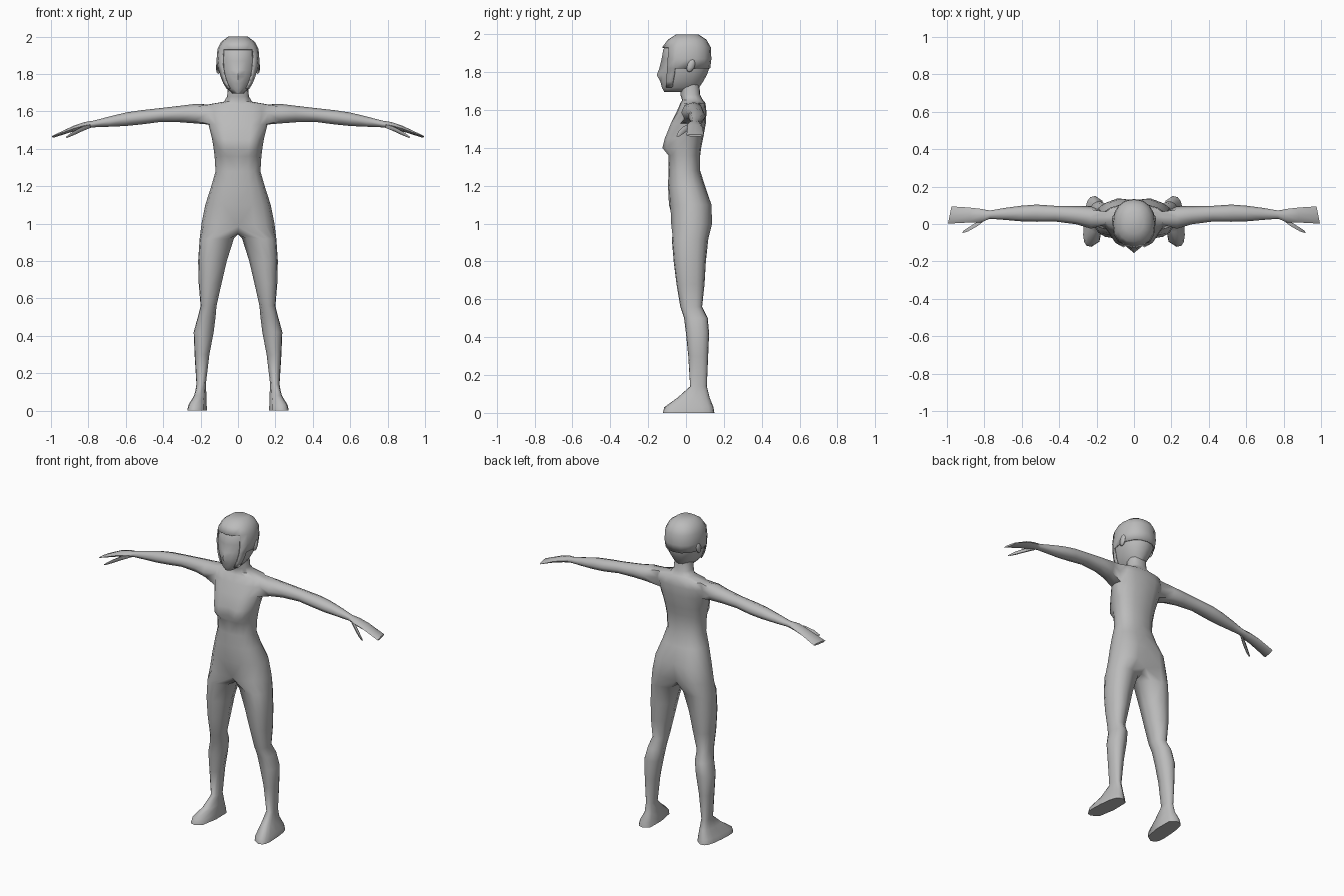
import bpy, bmesh, math

if "Cube" in bpy.data.objects:
    bpy.data.objects.remove(bpy.data.objects["Cube"])

grey = bpy.data.materials.new("plain_grey")
grey.diffuse_color = (0.5, 0.5, 0.5, 1)
grey.use_nodes = True
grey.node_tree.nodes["Principled BSDF"].inputs["Base Color"].default_value = grey.diffuse_color


def curve(a, hw, yf, yb, z, p=0.85, x0=0.0):
    """Point on a rounded outline; a = -90 is front, 0 is outer side, 90 is back."""
    c, s = math.cos(math.radians(a)), math.sin(math.radians(a))
    sx = math.copysign(abs(c) ** p, c) if abs(c) > 1e-6 else 0.0
    sy = math.copysign(abs(s) ** p, s) if abs(s) > 1e-6 else 0.0
    return [x0 + hw * sx, (yf + yb) / 2 + (yb - yf) / 2 * sy, z]


def strip(bm, a, b, closed):
    n = len(a)
    for i in range(n if closed else n - 1):
        k = (i + 1) % n
        bm.faces.new((a[i], a[k], b[k], b[i]))


def ring(bm, pts):
    return [bm.verts.new(p) for p in pts]


def finish(bm, name, angle=60):
    """Mirror the half mesh across x, weld the middle and make the object."""
    ret = bmesh.ops.duplicate(bm, geom=bm.verts[:] + bm.edges[:] + bm.faces[:])
    for g in ret["geom"]:
        if isinstance(g, bmesh.types.BMVert):
            g.co.x *= -1
    bmesh.ops.remove_doubles(bm, verts=bm.verts[:], dist=0.0005)
    bmesh.ops.recalc_face_normals(bm, faces=bm.faces[:])
    me = bpy.data.meshes.new(name)
    bm.to_mesh(me)
    bm.free()
    me.materials.append(grey)
    ob = bpy.data.objects.new(name, me)
    bpy.context.collection.objects.link(ob)
    bpy.ops.object.select_all(action='DESELECT')
    ob.select_set(True)
    bpy.context.view_layer.objects.active = ob
    bpy.ops.object.shade_smooth_by_angle(angle=math.radians(angle))
    return ob


HALF = [-90 + 22.5 * j for j in range(9)]

# Body: torso rows (z, half width, front y, back y)
TORSO = [(1.00, .195, -.085, .145), (1.10, .175, -.09, .142), (1.20, .143, -.095, .10),
         (1.28, .12, -.092, .075), (1.36, .125, -.09, .075), (1.40, .13, -.088, .08),
         (1.45, .138, -.088, .09), (1.53, .158, -.08, .105), (1.59, .172, -.05, .108),
         (1.637, .16, -.03, .103), (1.652, .075, -.02, .09), (1.68, .058, -.03, .075),
         (1.74, .055, -.03, .07)]
# Forward push of the chest: {row: (column 0, 1, 2, 3)}
CHEST = {4: (0, .008, .006, 0), 5: (.008, .042, .036, .004),
         6: (.004, .030, .030, .006), 7: (0, .006, .008, 0)}
bm = bmesh.new()
rows = []
for r, (z, hw, yf, yb) in enumerate(TORSO):
    pts = [curve(a, hw, yf, yb, z) for a in HALF]
    for j, d in enumerate(CHEST.get(r, ())):
        pts[j][1] -= d
    if r == 0:                       # groin and seat fold dip in the middle
        pts[0][1], pts[0][2] = -.06, .985
        pts[1][2] = .99
        pts[8][1], pts[8][2] = .105, .98
    if r == 1:
        pts[8][1] -= .015
    rows.append(ring(bm, pts))
for r in range(len(rows) - 1):
    for j in range(8):
        if r in (7, 8) and j in (3, 4):
            continue                 # arm opening
        bm.faces.new((rows[r][j], rows[r][j + 1], rows[r + 1][j + 1], rows[r + 1][j]))
bm.faces.new(rows[-1])
bm.verts.remove(rows[8][4])

# Arms grow from the opening: (x, y, z, y radius, z radius)
ARM = [(.23, .035, 1.588, .06, .052), (.31, .047, 1.586, .048, .044),
       (.42, .055, 1.580, .042, .037), (.52, .058, 1.568, .046, .038),
       (.60, .056, 1.558, .042, .036), (.69, .054, 1.545, .032, .027),
       (.77, .05, 1.533, .022, .018), (.82, .045, 1.525, .036, .018),
       (.88, .048, 1.508, .040, .015), (.985, .048, 1.466, .046, .006)]
prev = [rows[7][3], rows[7][4], rows[7][5], rows[8][5], rows[9][5],
        rows[9][4], rows[9][3], rows[8][3]]
for x, y, z, ry, rz in ARM:
    pts = []
    for k in range(8):
        t = math.radians(225 + 45 * k)
        skew = -.2 * ry * math.cos(t) if x > .95 else 0
        pts.append((x + skew, y + ry * math.cos(t), z + rz * math.sin(t)))
    cur = ring(bm, pts)
    strip(bm, prev, cur, True)
    prev = cur
bm.faces.new(prev)

# Legs and feet: (z, inner x, outer x, front y, back y, outline power)
LEG = [(.92, .022, .205, -.075, .118, .85), (.80, .06, .213, -.065, .105, .85),
       (.68, .088, .21, -.05, .098, .85), (.56, .115, .20, -.03, .085, .85),
       (.50, .12, .215, -.01, .115, .85), (.42, .13, .237, 0, .122, .9),
       (.30, .153, .232, .012, .117, .9), (.14, .172, .222, .022, .11, .85),
       (.08, .17, .235, -.045, .125, .75), (.03, .167, .262, -.115, .145, .65),
       (0, .165, .268, -.122, .15, .65)]
prev = rows[0] + ring(bm, [(0, .075, .95), (0, .025, .942), (0, -.025, .945)])
for z, xi, xo, yf, yb, p in LEG:
    pts = [curve(a, (xo - xi) / 2, yf, yb, z, p, (xi + xo) / 2)
           for a in HALF + [135, 180, 225]]
    if z < .1:                       # toes turn outwards
        for q in pts:
            q[0] -= .08 * (q[1] - .02)
    cur = ring(bm, pts)
    strip(bm, prev, cur, True)
    prev = cur
bm.faces.new(prev)
finish(bm, "body")

# Thumbs
bm = bmesh.new()
prev = None
for x, y, z, ry, rz in [(.785, .035, 1.525, .012, .012), (.83, .005, 1.508, .02, .013),
                        (.88, -.025, 1.483, .017, .011), (.915, -.042, 1.463, .008, .005)]:
    cur = ring(bm, [(x - .5 * ry * math.sin(k * math.pi / 3),
                     y + ry * math.sin(k * math.pi / 3),
                     z + rz * math.cos(k * math.pi / 3)) for k in range(6)])
    if prev:
        strip(bm, prev, cur, True)
    else:
        bm.faces.new(cur)
    prev = cur
bm.faces.new(prev)
finish(bm, "thumbs")

# Head rows (z, half width, front y, back y)
HEAD = [(1.695, .03, -.115, .05), (1.72, .055, -.128, .07), (1.75, .075, -.13, .09),
        (1.785, .09, -.13, .11), (1.82, .1, -.129, .122), (1.87, .105, -.127, .128),
        (1.92, .1, -.12, .125), (1.96, .08, -.09, .102), (1.988, .042, -.045, .06)]
FACE = {2: (.005, 0, 0), 3: (.025, .002, 0), 4: (.012, -.006, 0), 5: (.002, -.008, 0)}
bm = bmesh.new()
rows = []
for r, (z, hw, yf, yb) in enumerate(HEAD):
    pts = [curve(a, hw, yf, yb, z, .9) for a in HALF]
    for j, d in enumerate(FACE.get(r, ())):
        pts[j][1] -= d
    rows.append(ring(bm, pts))
for a, b in zip(rows, rows[1:]):
    strip(bm, a, b, False)
bm.faces.new(rows[0])
bm.faces.new(rows[-1])
finish(bm, "head")

# Hair cap with a face opening and side locks
bm = bmesh.new()
rows = [ring(bm, [curve(a, hw + .01, yf - .006, yb + .006, z + (.012 if z > 1.9 else 0), .9)
                  for a in HALF]) for z, hw, yf, yb in HEAD]
for r in range(1, len(HEAD) - 1):
    for j in range(8):
        lock = j == 2
        cap = r >= 4 and j >= 2
        fringe = r >= 6
        if lock or cap or fringe:
            bm.faces.new((rows[r][j], rows[r][j + 1], rows[r + 1][j + 1], rows[r + 1][j]))
bm.faces.new(rows[-1])
bmesh.ops.delete(bm, geom=[v for v in bm.verts if not v.link_faces], context='VERTS')
hair = finish(bm, "hair")
sol = hair.modifiers.new("thickness", 'SOLIDIFY')
sol.thickness = .008
sol.offset = -1

# Ears
bm = bmesh.new()
bmesh.ops.create_uvsphere(bm, u_segments=8, v_segments=5, radius=1)
for v in bm.verts:
    x, y, z = v.co
    v.co = (.106 + .012 * x, .025 + .022 * y + .008 * z, 1.835 + .035 * z)
finish(bm, "ears")
